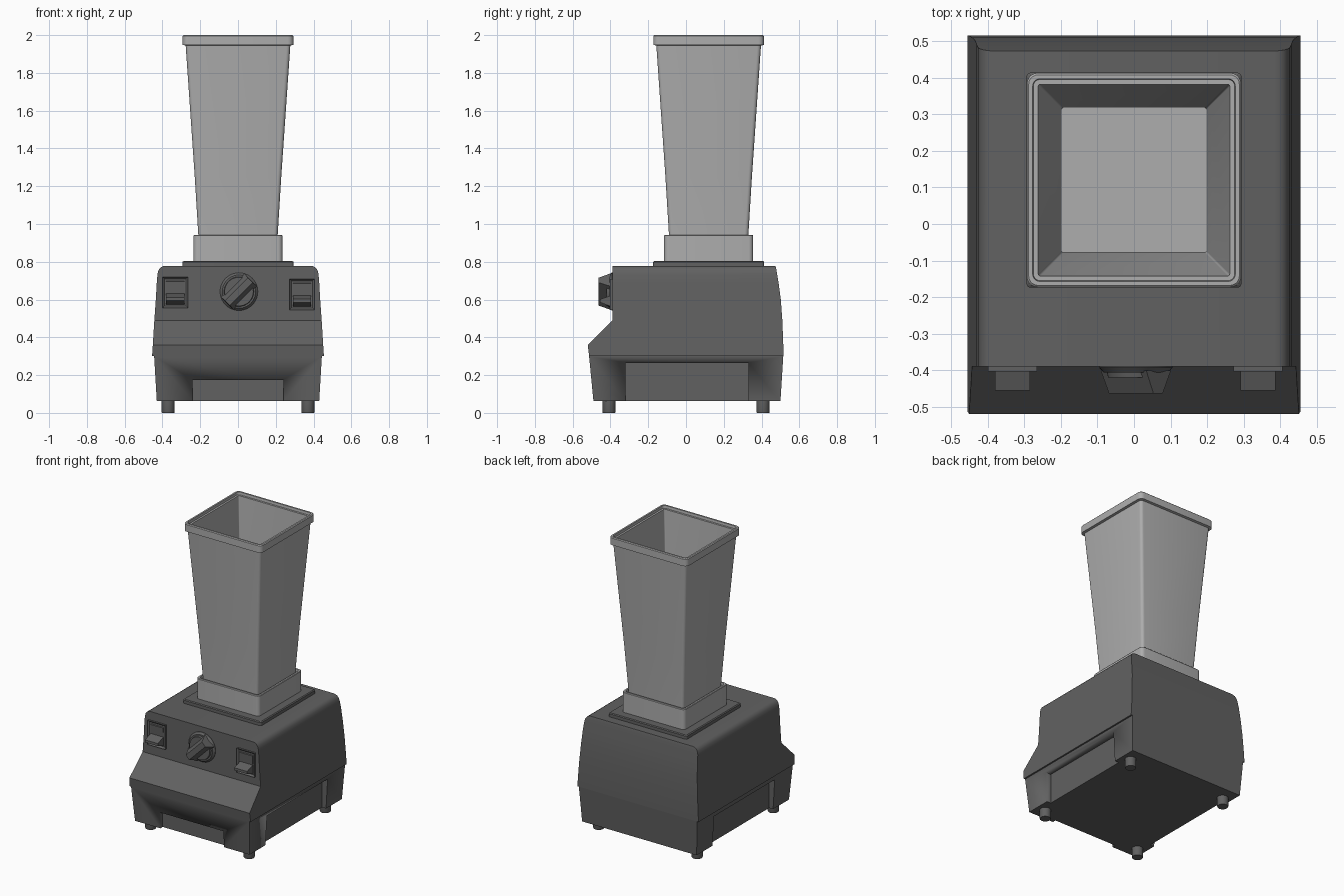
import bpy, bmesh, math
from mathutils import Matrix, Vector

if "Cube" in bpy.data.objects:
    bpy.data.objects.remove(bpy.data.objects["Cube"])

JY = 0.12  # jug centre in y


def material(name, v):
    m = bpy.data.materials.new(name)
    m.diffuse_color = (v, v, v, 1)
    m.use_nodes = True
    m.node_tree.nodes["Principled BSDF"].inputs["Base Color"].default_value = m.diffuse_color
    return m


DARK, LIGHT = material("dark_grey", 0.12), material("light_grey", 0.42)


def finish(name, bm, mat=DARK, angle=30):
    bmesh.ops.recalc_face_normals(bm, faces=bm.faces[:])
    me = bpy.data.meshes.new(name)
    bm.to_mesh(me)
    bm.free()
    ob = bpy.data.objects.new(name, me)
    bpy.context.collection.objects.link(ob)
    me.materials.append(mat)
    bpy.ops.object.select_all(action='DESELECT')
    ob.select_set(True)
    bpy.context.view_layer.objects.active = ob
    bpy.ops.object.shade_smooth_by_angle(angle=math.radians(angle))
    return ob


def loft(name, rings, mat=DARK, angle=30, matrix=None):
    """Skin a stack of point rings and cap both ends."""
    bm = bmesh.new()
    vs = [[bm.verts.new(p) for p in r] for r in rings]
    n = len(vs[0])
    for a, b in zip(vs, vs[1:]):
        for i in range(n):
            j = (i + 1) % n
            bm.faces.new((a[i], a[j], b[j], b[i]))
    bm.faces.new(vs[0][::-1])
    bm.faces.new(vs[-1])
    if matrix:
        bm.transform(matrix)
    return finish(name, bm, mat, angle)


def rect(z, y0, y1, w):
    return [(-w, y0, z), (w, y0, z), (w, y1, z), (-w, y1, z)]


def rounded(half, z, r, cy=JY, seg=5):
    pts = []
    for k, (sx, sy) in enumerate(((1, 1), (-1, 1), (-1, -1), (1, -1))):
        for i in range(seg + 1):
            a = math.pi / 2 * (k + i / seg)
            pts.append((sx * (half - r) + r * math.cos(a),
                        cy + sy * (half - r) + r * math.sin(a), z))
    return pts


def circle(r, z, n=40):
    return [(r * math.cos(2 * math.pi * i / n), r * math.sin(2 * math.pi * i / n), z)
            for i in range(n)]


def add_box(bm, lo, hi):
    lo, hi = Vector(lo), Vector(hi)
    m = Matrix.Translation((lo + hi) / 2) @ Matrix.Diagonal((*(hi - lo), 1))
    bmesh.ops.create_cube(bm, size=1, matrix=m)


# Upper housing: sloped front ledge, bowed back, rounded side shoulders
loft("upper_housing", [rect(*r) for r in (
    (0.30, -0.513, 0.515, 0.455), (0.36, -0.52, 0.515, 0.451),
    (0.49, -0.39, 0.51, 0.443), (0.60, -0.39, 0.502, 0.435),
    (0.69, -0.39, 0.49, 0.43), (0.735, -0.39, 0.482, 0.426),
    (0.755, -0.39, 0.479, 0.421), (0.769, -0.39, 0.476, 0.411),
    (0.776, -0.39, 0.474, 0.398), (0.778, -0.39, 0.473, 0.385))])

# Lower base with recesses in the sides and the front
base = loft("lower_base", [rect(0.062, -0.49, 0.50, 0.43), rect(0.30, -0.513, 0.515, 0.444)])
bm = bmesh.new()
for s in (-1, 1):
    add_box(bm, (min(s * 0.4, s * 0.6), -0.32, 0), (max(s * 0.4, s * 0.6), 0.33, 0.265))
add_box(bm, (-0.24, -0.7, 0), (0.24, -0.465, 0.175))
cutter = finish("recess_cutter", bm)
cutter.hide_render = True
cutter.hide_set(True)
mod = base.modifiers.new("recesses", 'BOOLEAN')
mod.object, mod.operation, mod.solver = cutter, 'DIFFERENCE', 'EXACT'

# Feet
for sx, nx in ((-1, "left"), (1, "right")):
    for sy, ny in ((-1, "front"), (1, "back")):
        loft(f"{ny}_{nx}_foot", [circle(0.033, 0, 24), circle(0.035, 0.005, 24), circle(0.035, 0.07, 24)],
             matrix=Matrix.Translation((sx * 0.37, sy * 0.408, 0)))

# Jug seat pad and collar
loft("jug_pad", [rounded(0.294, 0.77, 0.012), rounded(0.294, 0.799, 0.012), rounded(0.288, 0.804, 0.01)])
loft("jug_collar", [rounded(0.236, 0.80, 0.025), rounded(0.236, 0.938, 0.025),
                    rounded(0.233, 0.942, 0.023), rounded(0.222, 0.942, 0.02),
                    rounded(0.22, 0.925, 0.02)], LIGHT)

# Open jug: outer wall, rim, stepped lip, inner wall, floor
loft("jug", [rounded(*r) for r in (
    (0.208, 0.90, 0.02), (0.21, 0.94, 0.02), (0.229, 1.25, 0.02), (0.277, 1.945, 0.02),
    (0.293, 1.948, 0.03), (0.293, 1.995, 0.03), (0.288, 2.0, 0.026),
    (0.277, 2.0, 0.02), (0.275, 1.982, 0.018), (0.262, 1.982, 0.006),
    (0.213, 1.25, 0.005), (0.198, 0.95, 0.005))], LIGHT)

# Dial: local z points towards the front
front = Matrix.Translation((0.005, -0.39, 0.642)) @ Matrix.Rotation(math.pi / 2, 4, 'X')
loft("dial_plate", [circle(0.1, -0.01), circle(0.1, 0.003), circle(0.088, 0.016)], matrix=front)
turned = front @ Matrix.Rotation(math.radians(45), 4, 'Z')
loft("dial_grip", [[(-a, -b, z), (a, -b, z), (a, b, z), (-a, b, z)]
                   for a, b, z in ((0.088, 0.048, 0.01), (0.086, 0.018, 0.073))], matrix=turned)
loft("dial_hub", [circle(0.08, 0.01), circle(0.076, 0.03)], matrix=front)

# Paddle switches, each in a recessed frame
for cx, dz, side in ((-0.332, 0, "left"), (0.339, -0.01, "right")):
    bm = bmesh.new()
    add_box(bm, (cx - 0.067, -0.403, 0.556 + dz), (cx + 0.067, -0.38, 0.72 + dz))
    bm.normal_update()
    face = min(bm.faces, key=lambda f: f.calc_center_median().y)
    bmesh.ops.inset_region(bm, faces=[face], thickness=0.015)
    bmesh.ops.translate(bm, verts=face.verts[:], vec=(0, 0.011, 0))
    finish(f"{side}_switch_frame", bm)
    profile = ((-0.385, 0.70), (-0.398, 0.695), (-0.394, 0.632), (-0.455, 0.612),
               (-0.455, 0.595), (-0.40, 0.574), (-0.385, 0.574))
    loft(f"{side}_switch_paddle", [[(cx + s * 0.048, y, z + dz) for y, z in profile] for s in (-1, 1)])
